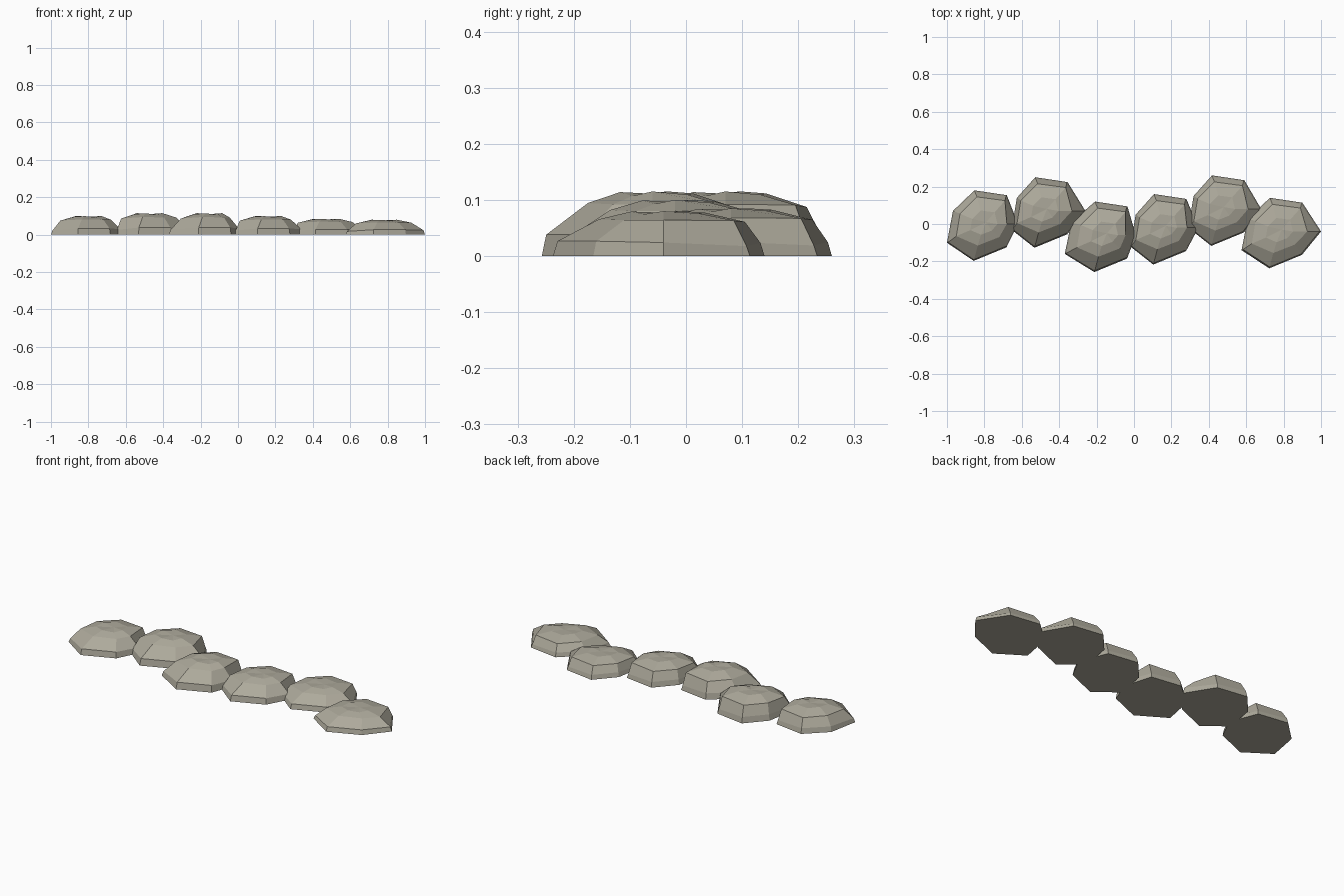
import bpy, bmesh

if "Cube" in bpy.data.objects:
    bpy.data.objects.remove(bpy.data.objects["Cube"])

# Stone colour
mat = bpy.data.materials.new("grey_stone")
mat.diffuse_color = (0.42, 0.40, 0.33, 1)
mat.use_nodes = True
mat.node_tree.nodes["Principled BSDF"].inputs["Base Color"].default_value = mat.diffuse_color

# Shared seven-sided footprint, and shoulder ring (x, y, height fraction)
FOOT = [(-1, -.10), (-.84, .07), (-.053, .18), (.12, .154),
        (1, .0), (.118, -.125), (-.057, -.197)]
SHOULDER = [(-.15, -.065, .75), (-.13, .055, .78), (-.04, .145, .76), (.11, .125, .79),
            (.14, .0, .80), (.08, -.07, .80), (-.035, -.115, .82)]
CROWN = [.96, 1.0, .97, .95, 1.0, .93, .99]


def stone(name, cx, cy, left, right, h):
    # left / right are the reach of the stone to either side of its centre
    foot = []
    for i, (x, y) in enumerate(FOOT):
        if i < 2:
            x *= left
        elif i == 4:
            x *= right
        foot.append((x, y))
    bands = [.22, .29, .29, .22, .30, .33, .33]
    sx = right / .21
    rings = [
        [(x, y, 0) for x, y in foot],
        [(x * .96, y * .96, b * h) for (x, y), b in zip(foot, bands)],
        [(x * (sx if i == 4 else 1), y, z * h) for i, (x, y, z) in enumerate(SHOULDER)],
        [(x * .5, y * .5, c * h) for (x, y, _), c in zip(SHOULDER, CROWN)],
    ]
    bm = bmesh.new()
    vs = [[bm.verts.new(p) for p in r] for r in rings]
    top = bm.verts.new((.01, .01, .96 * h))
    bm.faces.new(vs[0])
    for a, b in zip(vs, vs[1:]):
        for i in range(7):
            j = (i + 1) % 7
            bm.faces.new((a[i], a[j], b[j], b[i]))
    for i in range(7):
        bm.faces.new((vs[3][i], vs[3][(i + 1) % 7], top))
    bmesh.ops.recalc_face_normals(bm, faces=bm.faces)
    me = bpy.data.meshes.new(name)
    bm.to_mesh(me)
    bm.free()
    me.materials.append(mat)
    ob = bpy.data.objects.new(name, me)
    ob.location = (cx, cy, 0)
    bpy.context.collection.objects.link(ob)


# Row of stepping stones
STONES = [(-.80, 0, .20, .18, .10), (-.475, .07, .18, .215, .115),
          (-.155, -.06, .215, .165, .115), (.16, -.02, .18, .185, .10),
          (.47, .08, .18, .21, .085), (.78, -.04, .205, .22, .08)]
for n, s in enumerate(STONES, 1):
    stone(f"path_stone_{n}", *s)
